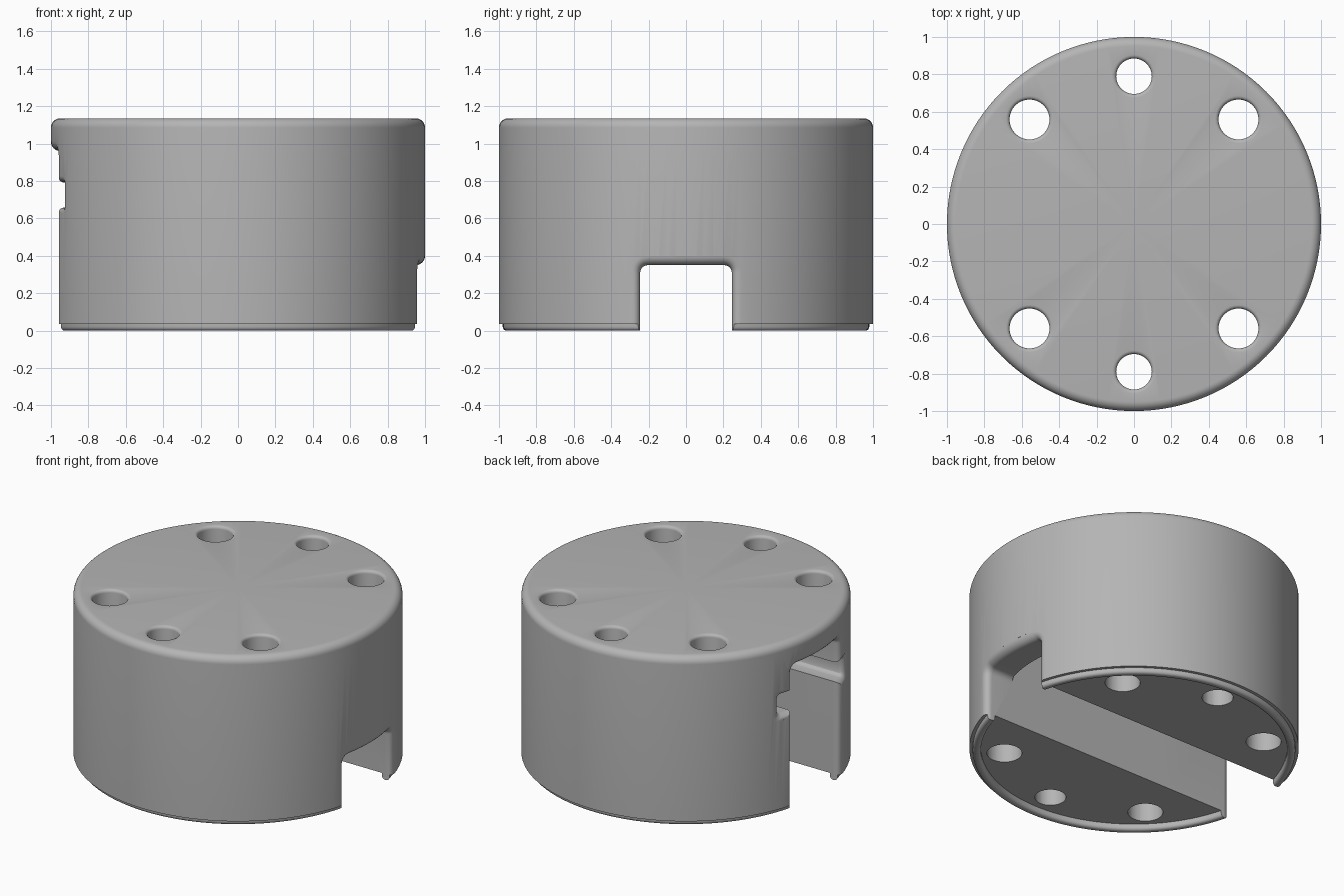
import bpy, bmesh, math

if "Cube" in bpy.data.objects:
    bpy.data.objects.remove(bpy.data.objects["Cube"])

HALF, GROOVE = 0.245, 0.34       # half widths of the slot and its side grooves
LOW, TALL = 0.35, 0.96           # ceiling heights of the two openings
FLARE = 0.05                     # rounding at the slot mouths
BORE = 0.8                       # radius of the inner end wall
TOP = 1.135

grey = bpy.data.materials.new("plain_grey")
grey.use_nodes = True
color = (0.46, 0.46, 0.46, 1)
grey.diffuse_color = color
grey.node_tree.nodes["Principled BSDF"].inputs["Base Color"].default_value = color


def make_object(name, bm):
    bmesh.ops.recalc_face_normals(bm, faces=bm.faces)
    mesh = bpy.data.meshes.new(name)
    bm.to_mesh(mesh)
    bm.free()
    mesh.materials.append(grey)
    obj = bpy.data.objects.new(name, mesh)
    bpy.context.collection.objects.link(obj)
    return obj


def lathe(name, profile, steps, centre=(0, 0)):
    """Revolve (radius, z) points whose two ends lie on the axis."""
    bm = bmesh.new()
    verts = [bm.verts.new((r, 0, z)) for r, z in profile]
    edges = [bm.edges.new(pair) for pair in zip(verts, verts[1:])]
    bmesh.ops.spin(bm, geom=verts + edges, cent=(0, 0, 0), axis=(0, 0, 1),
                   angle=math.tau, steps=steps)
    bmesh.ops.remove_doubles(bm, verts=bm.verts, dist=1e-5)
    bmesh.ops.translate(bm, verts=bm.verts, vec=(*centre, 0))
    return make_object(name, bm)


def arc(cx, cz, r, start, end, n=6):
    angles = [math.radians(start + (end - start) * i / n) for i in range(n + 1)]
    return [(cx + r * math.cos(a), cz + r * math.sin(a)) for a in angles]


def section(ceiling, grooved, d):
    """Slot outline in (y, z), grown outward by d."""
    w = HALF + d
    half = [(w, -0.2)]
    if grooved:
        low, high, g = 0.66 - d * 0.7, 0.79 + d * 0.7, GROOVE + d
        half += [(w, low)] + arc(g - 0.03, low + 0.03, 0.03, -90, 0, 3)
        half += arc(g - 0.03, high - 0.03, 0.03, 0, 90, 3) + [(w, high)]
    half += arc(HALF - 0.04, ceiling - 0.04, 0.04 + d, 0, 90)
    half += [(y, ceiling + d) for y in (0.14, 0.07)]
    return half + [(0, ceiling + d)] + [(-y, z) for y, z in reversed(half)]


def loft(name, rings):
    bm = bmesh.new()
    loops = [[bm.verts.new(p) for p in ring] for ring in rings]
    for a, b in zip(loops, loops[1:]):
        for i in range(len(a)):
            j = (i + 1) % len(a)
            bm.faces.new((a[i], a[j], b[j], b[i]))
    bm.faces.new(loops[0])
    bm.faces.new(loops[-1])
    return make_object(name, bm)


def mouth(name, side, ceiling, grooved, start):
    """Slot cutter that flares where it meets the round outer wall."""
    rings = [[(side * start, y, z) for y, z in section(ceiling, grooved, 0)]]
    for i in range(7):
        t = math.radians(15 * i)
        rho = 1 - FLARE + FLARE * math.sin(t)
        pts = section(ceiling, grooved, FLARE * (1 - math.cos(t)))
        rings.append([(side * math.sqrt(rho * rho - y * y), y, z) for y, z in pts])
    rings.append([(side * 1.2, y, z) for y, z in section(ceiling, grooved, FLARE)])
    return loft(name, rings)


def boolean(target, tool, operation="DIFFERENCE"):
    mod = target.modifiers.new(operation, "BOOLEAN")
    mod.operation, mod.object, mod.solver = operation, tool, "EXACT"
    bpy.context.view_layer.objects.active = target
    bpy.ops.object.modifier_apply(modifier=mod.name)
    bpy.data.objects.remove(tool)


# Round body with a softened top edge and a small lip under the base
profile = [(0, 0.04), (0.93, 0.04)]
profile += arc(0.95, 0.02, 0.02, 180, 270, 4) + arc(0.96, 0.02, 0.02, 270, 360, 4)
profile += [(0.98, 0.035), (1, 0.035)]
profile += arc(0.95, TOP - 0.05, 0.05, 0, 90, 8) + [(0, TOP)]
body = lathe("slotted_round_body", profile, 128)

# Inner chamber with a curved end wall
chamber = loft("chamber_cutter", [[(x, y, z) for y, z in section(TALL, True, 0)]
                                  for x in (-0.4, 0.95)])
boolean(chamber, lathe("chamber_end", [(0, -0.5), (BORE, -0.5), (BORE, 1.5), (0, 1.5)], 96),
        "INTERSECT")
boolean(body, chamber)

# Tall grooved mouth on one side, low mouth on the other
boolean(body, mouth("tall_mouth_cutter", -1, TALL, True, 0.3))
boolean(body, mouth("low_mouth_cutter", 1, LOW, False, 0.5))

# Six through holes with rounded top rims
for k in (45, 90, 135, 225, 270, 315):
    a = math.radians(k)
    r = 0.095 if k % 90 == 0 else 0.107
    rim = arc(r + 0.02, TOP - 0.02, 0.02, 180, 90, 4)
    hole = [(0, -0.2), (r, -0.2)] + rim + [(r + 0.02, 1.3), (0, 1.3)]
    boolean(body, lathe("hole_cutter", hole, 32, (0.79 * math.cos(a), 0.79 * math.sin(a))))

bpy.ops.object.select_all(action="DESELECT")
body.select_set(True)
bpy.context.view_layer.objects.active = body
bpy.ops.object.shade_smooth_by_angle(angle=math.radians(30))
